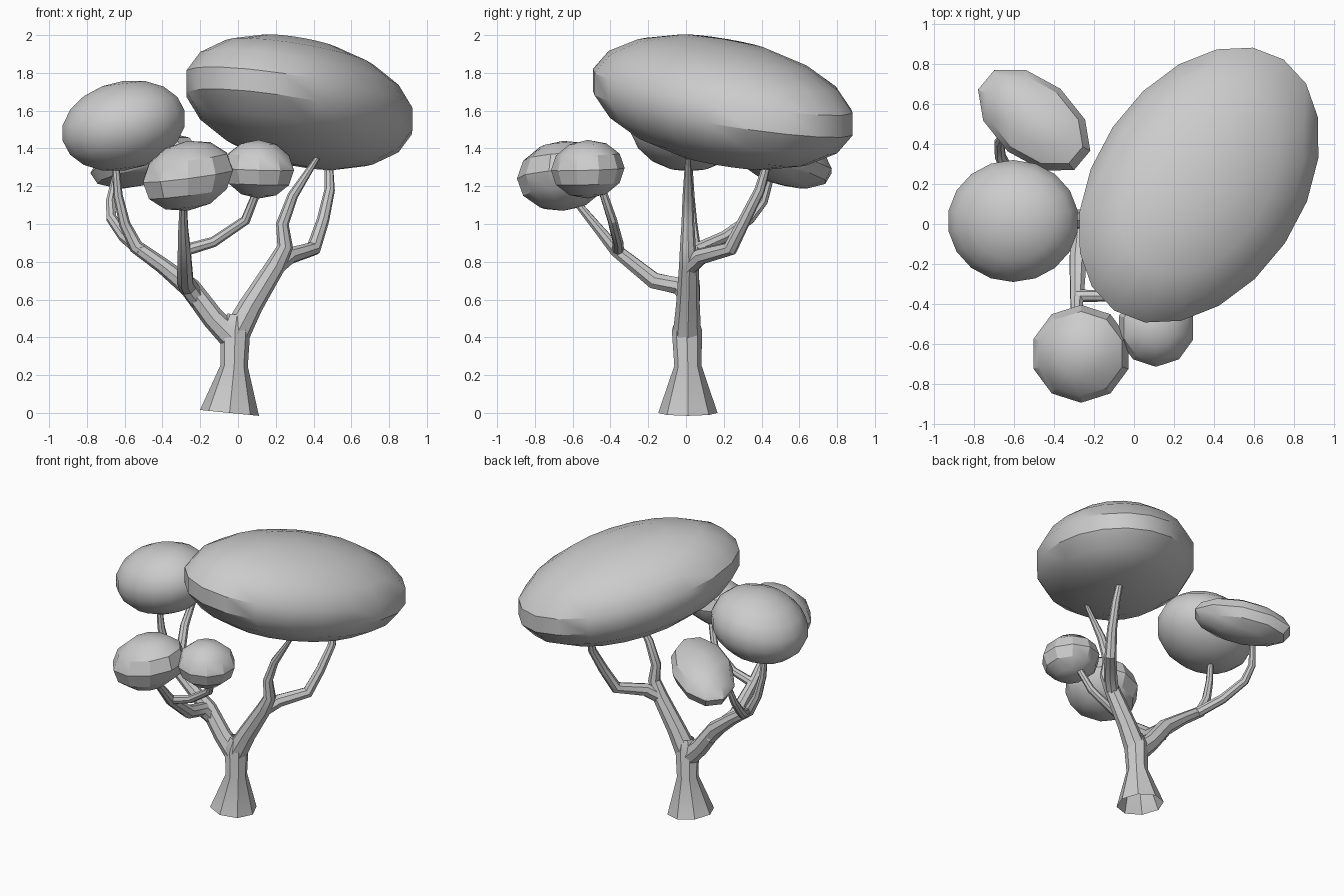
import bpy, bmesh
from math import cos, sin, radians
from mathutils import Matrix

if "Cube" in bpy.data.objects:
    bpy.data.objects.remove(bpy.data.objects["Cube"])


def blob(name, centre, major, minor, thick, angle, slope, segs, rings):
    """Squashed low-poly sphere; slope = rise of its mid-plane along x and y."""
    a = radians(angle)
    ux, uy = major * cos(a), major * sin(a)
    vx, vy = -minor * sin(a), minor * cos(a)
    sx, sy = slope
    m = Matrix(((ux, vx, 0, centre[0]),
                (uy, vy, 0, centre[1]),
                (ux * sx + uy * sy, vx * sx + vy * sy, thick, centre[2]),
                (0, 0, 0, 1)))
    bm = bmesh.new()
    bmesh.ops.create_uvsphere(bm, u_segments=segs, v_segments=rings, radius=1, matrix=m)
    bmesh.ops.recalc_face_normals(bm, faces=bm.faces)
    me = bpy.data.meshes.new(name)
    bm.to_mesh(me)
    bm.free()
    finish(name, me)


def limb(name, points):
    """Eight-sided tapering tube through (x, y, z, radius) points."""
    cu = bpy.data.curves.new(name, 'CURVE')
    cu.dimensions = '3D'
    cu.bevel_depth = 1
    cu.bevel_resolution = 2
    sp = cu.splines.new('POLY')
    sp.points.add(len(points) - 1)
    for p, (x, y, z, r) in zip(sp.points, points):
        p.co = (x, y, z, 1)
        p.radius = r
    tmp = bpy.data.objects.new(name + "_path", cu)
    bpy.context.collection.objects.link(tmp)
    bpy.context.view_layer.update()
    dg = bpy.context.evaluated_depsgraph_get()
    me = bpy.data.meshes.new_from_object(tmp.evaluated_get(dg))
    bpy.data.objects.remove(tmp)
    finish(name, me)


def finish(name, me):
    ob = bpy.data.objects.new(name, me)
    bpy.context.collection.objects.link(ob)
    bpy.ops.object.select_all(action='DESELECT')
    ob.select_set(True)
    bpy.context.view_layer.objects.active = ob
    bpy.ops.object.shade_smooth_by_angle(angle=radians(32))


# Foliage
blob("main_canopy", (.325, .195, 1.645), .77, .528, .335, 56, (-.117, -.125), 20, 9)
blob("left_foliage", (-.605, .015, 1.52), .333, .31, .238, 0, (.12, 0), 18, 9)
blob("back_foliage", (-.5, .52, 1.335), .33, .205, .13, -40, (.16, -.14), 10, 6)
blob("front_left_foliage", (-.265, -.65, 1.255), .25, .245, .185, 0, (.13, .06), 10, 6)
blob("front_right_foliage", (.11, -.52, 1.29), .195, .195, .155, 0, (-.03, .03), 10, 6)

# Trunk, flared at the foot and open underneath
limb("trunk", [(-.045, .01, 0, .157), (-.02, .01, .25, .072),
               (-.015, .005, .44, .08), (-.005, .005, .52, .05)])

# Right limb and its fork under the main canopy
limb("right_limb", [(-.01, .005, .42, .075), (.07, .01, .57, .063), (.2, .015, .78, .052),
                    (.25, .01, .88, .042), (.235, .01, 1.0, .034),
                    (.29, .01, 1.15, .028), (.42, .01, 1.35, .014)])
limb("right_fork", [(.2, .015, .77, .045), (.27, .08, .83, .045), (.4, .235, .87, .04),
                    (.45, .31, 1.02, .033), (.485, .39, 1.18, .028), (.48, .44, 1.36, .02)])

# Left limb, forking to the left and back foliage
limb("left_limb", [(-.03, .005, .4, .07), (-.13, .01, .5, .06), (-.25, .02, .66, .055),
                   (-.4, .02, .78, .042), (-.54, .04, .88, .038), (-.6, .03, 1.0, .03),
                   (-.635, .02, 1.15, .025), (-.65, .015, 1.34, .018)])
limb("back_fork", [(-.5, .02, .85, .035), (-.6, .2, .93, .032), (-.67, .34, 1.03, .029),
                   (-.675, .41, 1.12, .025), (-.64, .46, 1.29, .018)])

# Forward limb, forking to the two front foliage clumps
limb("forward_limb", [(-.2, .03, .58, .05), (-.265, -.03, .67, .05), (-.28, -.17, .7, .046),
                      (-.285, -.37, .86, .036), (-.29, -.46, .97, .028),
                      (-.29, -.6, 1.14, .018)])
limb("front_right_fork", [(-.285, -.36, .86, .032), (-.13, -.36, .905, .028),
                          (.04, -.39, 1.02, .026), (.1, -.44, 1.17, .022),
                          (.11, -.48, 1.26, .015)])
